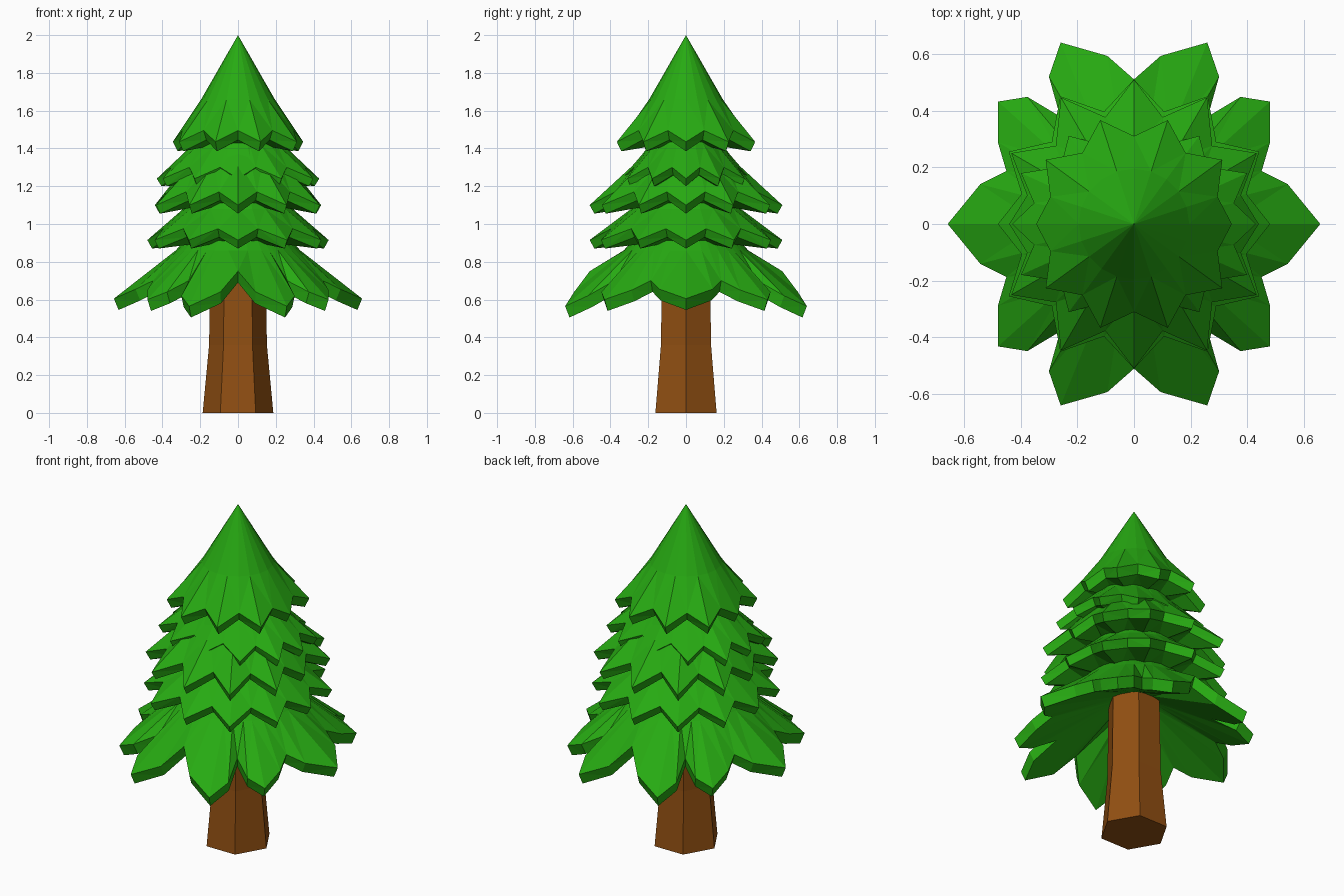
import bpy, bmesh, math

if "Cube" in bpy.data.objects:
    bpy.data.objects.remove(bpy.data.objects["Cube"])


def material(name, rgb):
    m = bpy.data.materials.new(name)
    m.diffuse_color = (*rgb, 1)
    m.use_nodes = True
    m.node_tree.nodes["Principled BSDF"].inputs["Base Color"].default_value = m.diffuse_color
    return m


GREEN = material("needle green", (0.02, 0.40, 0.006))
BROWN = material("bark brown", (0.28, 0.078, 0.006))


def loft(name, rings, mat):
    """Join equal-length rings of points with quads and cap both ends."""
    bm = bmesh.new()
    vs = [[bm.verts.new(p) for p in r] for r in rings]
    n = len(vs[0])
    for a, b in zip(vs, vs[1:]):
        for i in range(n):
            j = (i + 1) % n
            bm.faces.new((a[i], a[j], b[j], b[i]))
    bm.faces.new(vs[0])
    bm.faces.new(vs[-1])
    bmesh.ops.remove_doubles(bm, verts=bm.verts, dist=0.0005)
    bmesh.ops.triangulate(bm, faces=[f for f in bm.faces if len(f.verts) == 4])
    bmesh.ops.recalc_face_normals(bm, faces=bm.faces)
    me = bpy.data.meshes.new(name)
    bm.to_mesh(me)
    bm.free()
    me.materials.append(mat)
    ob = bpy.data.objects.new(name, me)
    bpy.context.collection.objects.link(ob)
    return ob


def full_circle(quadrant):
    """Mirror rim points (angle, radius, height) from one quadrant to all four."""
    half = quadrant + [(180 - a, r, z) for a, r, z in reversed(quadrant) if a < 90]
    return half + [(360 - a, r, z) for a, r, z in reversed(half) if 0 < a < 180]


def tier(name, quadrant, thick, shoulders, under, sy=1.0):
    """Jagged skirt: shoulder rings (radius, z), rim, thick edge, underside ring."""
    rim = full_circle(quadrant)

    def ring(f):
        out = []
        for a, r, z in rim:
            rr, zz = f(r, z)
            t = math.radians(a)
            out.append((rr * math.cos(t), rr * math.sin(t) * sy, zz))
        return out

    rings = [ring(lambda r, z, s=s: s) for s in shoulders]
    rings.append(ring(lambda r, z: (r, z)))
    rings.append(ring(lambda r, z: (r - 0.025, z - thick)))
    rings.append(ring(lambda r, z: under))
    return loft(name, rings, GREEN)


# Trunk: flared hexagonal post
loft("trunk", [[(r * math.cos(k * math.pi / 3), r * math.sin(k * math.pi / 3), z)
                for k in range(6)]
               for r, z in ((0.187, 0), (0.153, 0.36), (0.146, 0.85))], BROWN)

# Lowest skirt: ten broad leaves
tier("lowest_branches",
     [(0, .657, .605), (14.5, .56, .655), (22.5, .487, .70), (31, .56, .65),
      (42, .645, .60), (50, .585, .64), (55.5, .46, .70), (60, .60, .62),
      (68, .69, .565), (81, .60, .64), (90, .51, .75)],
     0.06, [(0.20, 1.0), (0.33, 0.86)], (0.13, 0.80))


def zigzag(tips, notch, z_tip, z_notch, step):
    """Alternate tips and notches over a quarter turn."""
    q = []
    for i in range(int(90 / step + 0.01) + 1):
        q.append((i * step, tips[i // 2], z_tip) if i % 2 == 0
                 else (i * step, notch, z_notch))
    return q


# Middle skirts: twelve points each
tier("lower_middle_branches", zigzag((.48, .51, .52, .51), .41, .915, .975, 15),
     0.045, [(0.16, 1.25), (0.29, 1.08)], (0.22, 0.90))
tier("upper_middle_branches", zigzag((.44, .50, .515, .51), .39, 1.10, 1.17, 15),
     0.045, [(0.12, 1.52), (0.26, 1.33)], (0.20, 1.10))
# Narrow skirt that only shows on the left and right
tier("side_branches", zigzag((.43, .46, .46, .44), .365, 1.24, 1.30, 15),
     0.04, [(0.12, 1.58), (0.24, 1.42)], (0.18, 1.23), 0.78)

# Pointed top: ten points
tier("tree_top", zigzag((.345, .385, .385), .31, 1.435, 1.495, 18),
     0.05, [(0.0, 2.0), (0.195, 1.66)], (0.14, 1.42))
